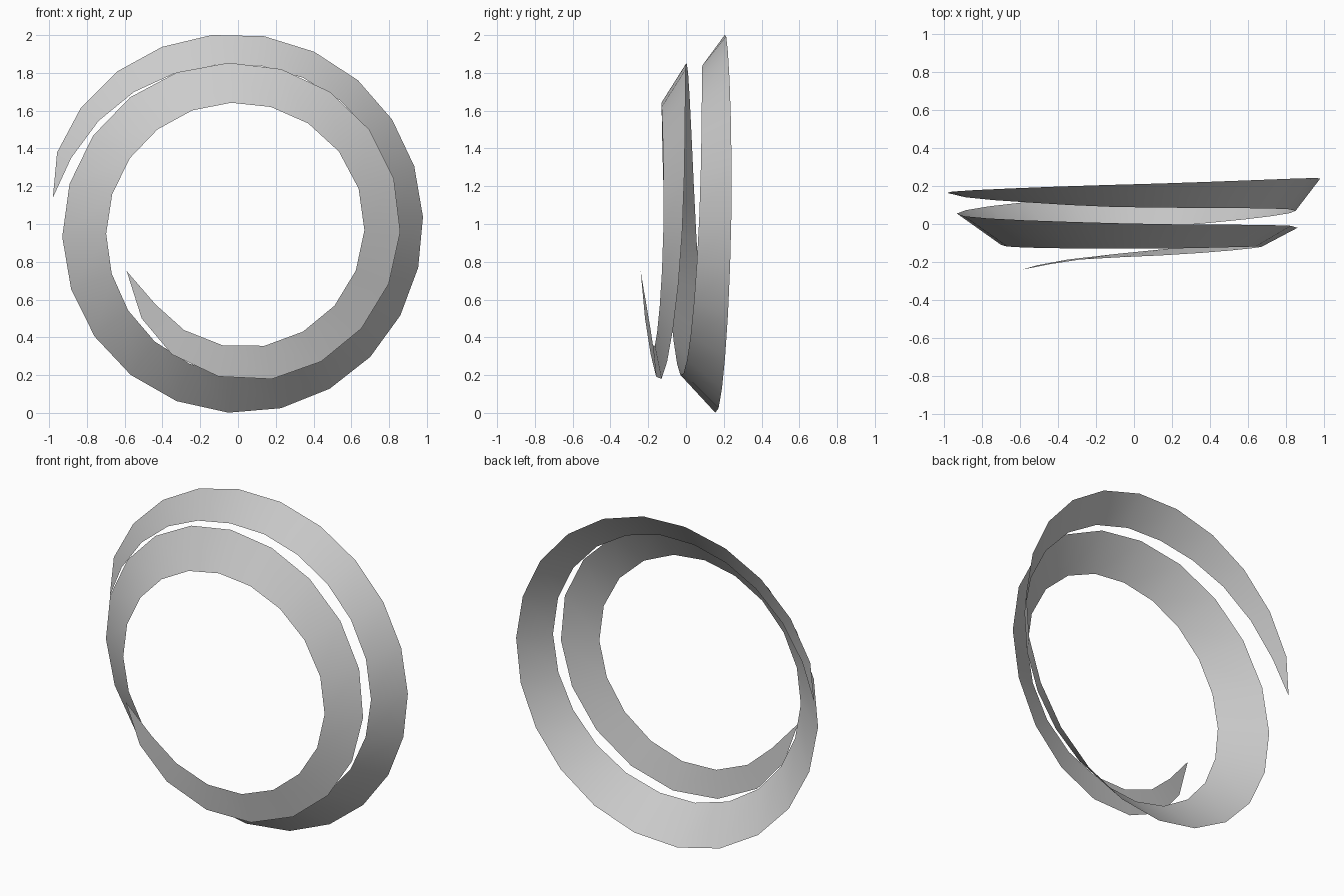
import bpy, bmesh, math

if "Cube" in bpy.data.objects:
    bpy.data.objects.remove(bpy.data.objects["Cube"])

# Key stations along the ribbon:
# step, degrees travelled, outer radius, outer y, inner radius, inner y
KEYS = [
    (0, 0, 0.99, 0.163, 0.99, 0.163),
    (1, 13.5, 1.03, 0.17, 0.95, 0.14),
    (3, 43.6, 1.03, 0.187, 0.89, 0.113),
    (5, 74, 1.01, 0.205, 0.85, 0.09),
    (11, 169.7, 0.98, 0.24, 0.85, 0.07),
    (17, 264.8, 1.00, 0.155, 0.80, -0.03),
    (22, 347.7, 0.933, 0.055, 0.70, -0.11),
    (27, 438.6, 0.855, 0.003, 0.643, -0.13),
    (32, 534.7, 0.86, -0.02, 0.67, -0.12),
    (36, 609.6, 0.84, -0.13, 0.66, -0.165),
    (38, 648.8, 0.774, -0.187, 0.63, -0.187),
    (39, 667.5, 0.714, -0.217, 0.61, -0.21),
    (40, 689, 0.64, -0.24, 0.64, -0.24),
]
START = 171.9


def slope(i, c):
    a, b = KEYS[max(i - 1, 0)], KEYS[min(i + 1, len(KEYS) - 1)]
    return (b[c] - a[c]) / (b[0] - a[0])


def sample(step, c):
    """Smooth Hermite interpolation of one key column."""
    i = max(k for k in range(len(KEYS) - 1) if KEYS[k][0] <= step)
    a, b = KEYS[i], KEYS[i + 1]
    h = b[0] - a[0]
    t = (step - a[0]) / h
    return ((2*t**3 - 3*t**2 + 1) * a[c] + (t**3 - 2*t**2 + t) * h * slope(i, c)
            + (3*t**2 - 2*t**3) * b[c] + (t**3 - t**2) * h * slope(i + 1, c))


def edge_point(step, col):
    a = math.radians(START - sample(step, 1))
    r = sample(step, col)
    return (r * math.cos(a), sample(step, col + 1), 1 + r * math.sin(a))


# Spiral ribbon, thin sheet tapering to a point at both ends
bm = bmesh.new()
rows = [(bm.verts.new(edge_point(s, 2)), bm.verts.new(edge_point(s, 4))) for s in range(41)]
for (o0, i0), (o1, i1) in zip(rows, rows[1:]):
    bm.faces.new((o0, o1, i1, i0))
bmesh.ops.remove_doubles(bm, verts=bm.verts, dist=0.0005)
mesh = bpy.data.meshes.new("spiral_ribbon")
bm.to_mesh(mesh)
bm.free()
ribbon = bpy.data.objects.new("spiral_ribbon", mesh)
bpy.context.collection.objects.link(ribbon)
bpy.context.view_layer.objects.active = ribbon
ribbon.select_set(True)
bpy.ops.object.shade_smooth_by_angle(angle=math.radians(40))
